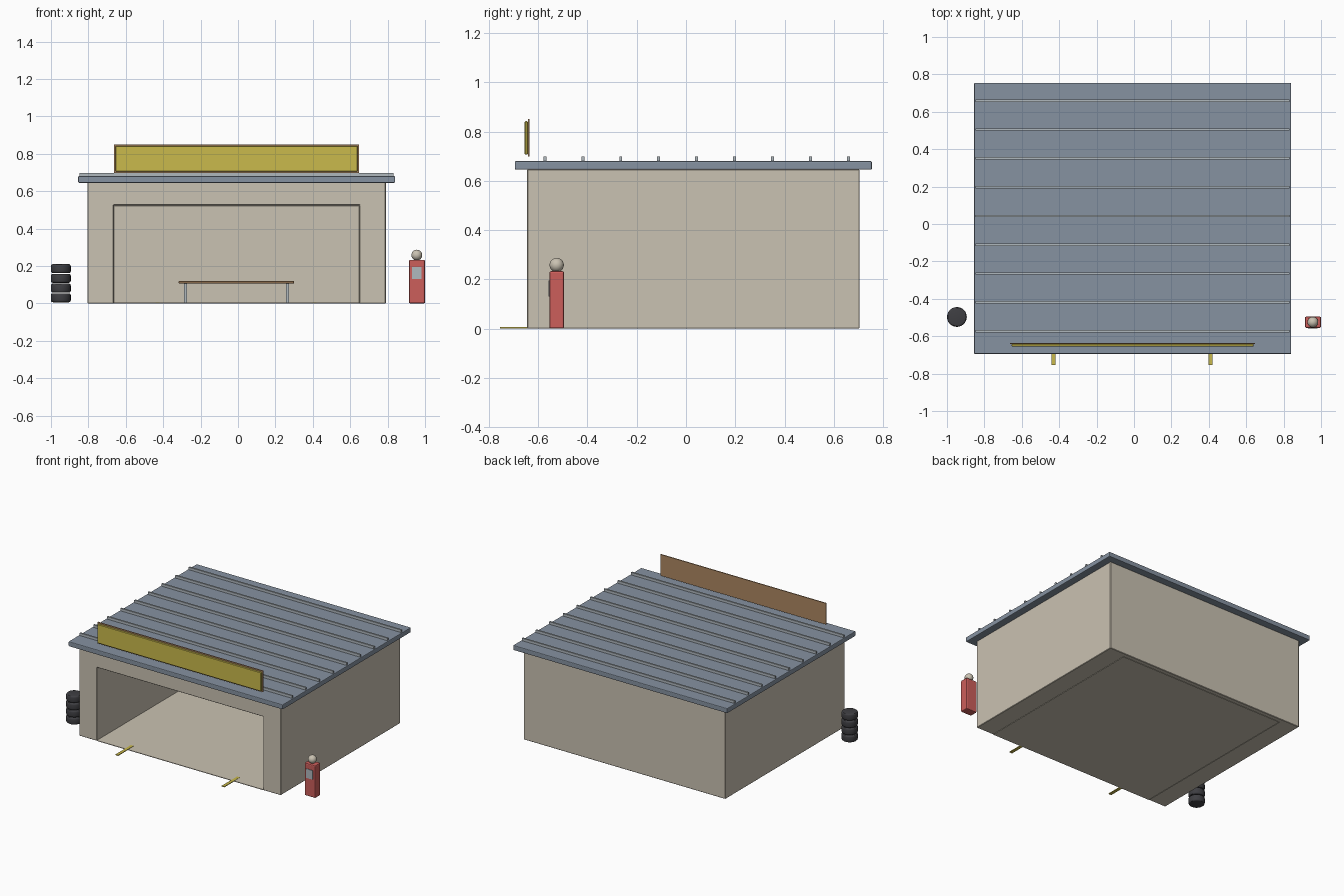
import bpy

cube = bpy.data.objects.get("Cube")
if cube:
    bpy.data.objects.remove(cube, do_unlink=True)


def material(name, rgb):
    """Flat material from 0-255 display values."""
    linear = [((c / 255 + 0.055) / 1.055) ** 2.4 for c in rgb]
    mat = bpy.data.materials.new(name)
    mat.use_nodes = True
    mat.diffuse_color = (*linear, 1)
    mat.node_tree.nodes["Principled BSDF"].inputs["Base Color"].default_value = (*linear, 1)
    return mat


plaster = material("beige plaster", (202, 194, 178))
slate = material("slate blue roof", (134, 146, 161))
steel = material("light steel", (176, 184, 190))
yellow = material("yellow paint", (202, 186, 76))
wood = material("brown wood", (174, 136, 98))
red = material("red paint", (204, 94, 91))
rubber = material("black rubber", (62, 62, 66))


def apply_modifiers(obj):
    bpy.context.view_layer.objects.active = obj
    for mod in list(obj.modifiers):
        bpy.ops.object.modifier_apply(modifier=mod.name)


def bevel(obj, width, segments=1):
    mod = obj.modifiers.new("bevel", "BEVEL")
    mod.width, mod.segments = width, segments
    mod.limit_method = "ANGLE"


def box(name, x, y, z, mat, edge=0.0, segments=1):
    """Box spanning the given (low, high) ranges."""
    spans = (x, y, z)
    bpy.ops.mesh.primitive_cube_add(size=1, location=[sum(s) / 2 for s in spans])
    obj = bpy.context.object
    obj.name = name
    obj.scale = [s[1] - s[0] for s in spans]
    bpy.ops.object.transform_apply(location=False, rotation=False, scale=True)
    obj.data.materials.append(mat)
    if edge:
        bevel(obj, edge, segments)
    return obj


# Building shell with the wide garage bay cut into its front
bay_x, bay_back = (-0.665, 0.65), 0.67
walls = box("walls", (-0.805, 0.79), (-0.645, 0.705), (0, 0.646), plaster)
cutter = box("bay_cutter", bay_x, (-0.8, bay_back), (-0.1, 0.525), plaster)
cutter.hide_render = True
cut = walls.modifiers.new("bay", "BOOLEAN")
cut.operation, cut.object, cut.solver = "DIFFERENCE", cutter, "EXACT"
apply_modifiers(walls)
bpy.data.objects.remove(cutter, do_unlink=True)
bevel(walls, 0.003)
box("floor", bay_x, (-0.645, bay_back), (0, 0.004), plaster)

# Roof slab and its seams
box("roof", (-0.855, 0.84), (-0.695, 0.755), (0.645, 0.68), slate, 0.005, 2)
for i in range(9):
    y = -0.573 + i * 0.154
    box(f"roof_seam_{i + 1}", (-0.847, 0.832), (y - 0.006, y + 0.006), (0.678, 0.698), steel)

# Sign board above the bay
box("sign_back", (-0.663, 0.648), (-0.642, -0.635), (0.698, 0.85), wood)
box("sign_panel", (-0.655, 0.64), (-0.655, -0.642), (0.706, 0.842), yellow, 0.003)

# Painted guide stripes on the ground
for side, x in (("right", -0.43), ("left", 0.41)):
    box(f"guide_stripe_{side}", (x - 0.011, x + 0.011), (-0.755, -0.58), (0.001, 0.006), yellow)

# Workbench at the back of the bay
box("bench_top", (-0.317, 0.3), (0.48, 0.61), (0.106, 0.12), wood, 0.002)
for side, x in (("right", -0.282), ("left", 0.264)):
    box(f"bench_leg_{side}", (x - 0.008, x + 0.008), (0.5, 0.59), (0, 0.107), steel)

# Fuel pump with a round top
box("pump_body", (0.914, 1.0), (-0.555, -0.495), (0, 0.233), red, 0.007, 2)
box("pump_display", (0.929, 0.981), (-0.559, -0.55), (0.13, 0.195), steel)
bpy.ops.mesh.primitive_uv_sphere_add(segments=24, ring_count=12, radius=0.029,
                                     location=(0.956, -0.525, 0.258))
globe = bpy.context.object
globe.name = "pump_globe"
globe.data.materials.append(plaster)
bpy.ops.object.shade_smooth()

# Stack of tyres
for i in range(4):
    bpy.ops.mesh.primitive_cylinder_add(vertices=24, radius=0.053, depth=0.048,
                                        location=(-0.947, -0.497, 0.03 + i * 0.052))
    tyre = bpy.context.object
    tyre.name = f"tyre_{i + 1}"
    tyre.data.materials.append(rubber)
    bevel(tyre, 0.01, 3)
    apply_modifiers(tyre)
    bpy.ops.object.shade_smooth_by_angle()
